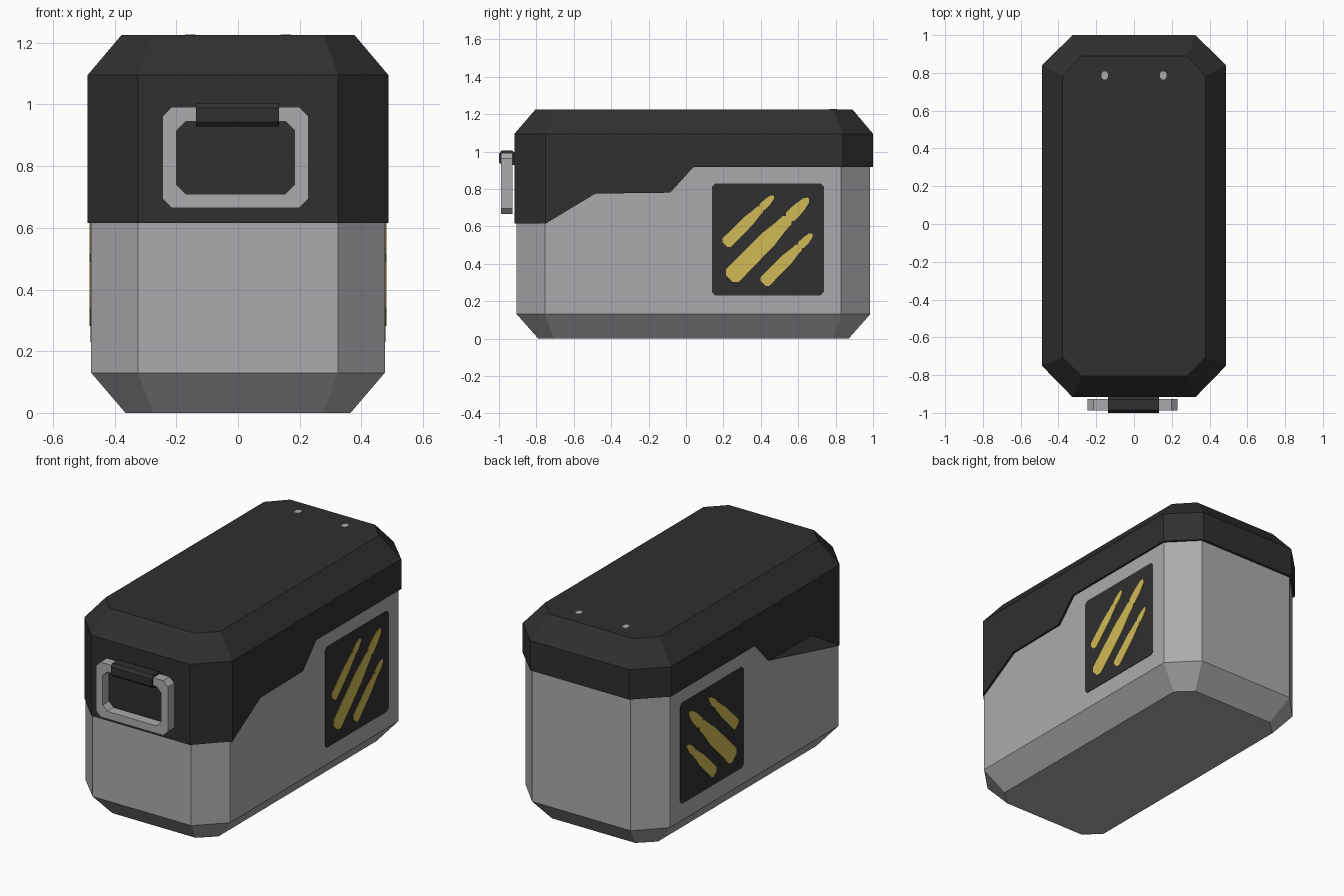
import bpy, bmesh
from mathutils import Vector

if "Cube" in bpy.data.objects:
    bpy.data.objects.remove(bpy.data.objects["Cube"])


def material(name, rgb):
    m = bpy.data.materials.new(name)
    m.diffuse_color = (*rgb, 1)
    m.use_nodes = True
    m.node_tree.nodes["Principled BSDF"].inputs["Base Color"].default_value = m.diffuse_color
    return m


GREY = material("light grey", (0.41, 0.405, 0.42))
DARK = material("charcoal", (0.029, 0.029, 0.029))
GOLD = material("brass yellow", (0.64, 0.49, 0.09))


def finish(bm, name, mat):
    bmesh.ops.recalc_face_normals(bm, faces=bm.faces[:])
    me = bpy.data.meshes.new(name)
    bm.to_mesh(me)
    bm.free()
    me.materials.append(mat)
    ob = bpy.data.objects.new(name, me)
    bpy.context.collection.objects.link(ob)
    return ob


def octagon(hx, y0, y1, cx, cy0, cy1, z):
    """Chamfered rectangle: cx / cy0 / cy1 are where the straight sides end."""
    return [(cx, y0, z), (hx, cy0, z), (hx, cy1, z), (cx, y1, z),
            (-cx, y1, z), (-hx, cy1, z), (-hx, cy0, z), (-cx, y0, z)]


def loft(rings, caps=True, closed=False):
    bm = bmesh.new()
    vs = [[bm.verts.new(p) for p in r] for r in rings]
    n = len(rings[0])
    pairs = list(zip(vs, vs[1:])) + ([(vs[-1], vs[0])] if closed else [])
    for a, b in pairs:
        for i in range(n):
            j = (i + 1) % n
            bm.faces.new((a[i], a[j], b[j], b[i]))
    if caps:
        bm.faces.new(vs[0])
        bm.faces.new(vs[-1])
    return bm


def plate(name, pts, x0, x1, mat):
    """Profile in (y, z) extruded along x."""
    return finish(loft([[(x, y, z) for y, z in pts] for x in (x0, x1)]), name, mat)


# Lower body with chamfered base
finish(loft([octagon(0.365, -0.79, 0.87, 0.275, -0.705, 0.785, 0),
             octagon(0.476, -0.905, 0.985, 0.325, -0.755, 0.83, 0.13),
             octagon(0.476, -0.905, 0.985, 0.325, -0.755, 0.83, 1.0)]), "body", GREY)

# Lid: cut at the profile positions, then raise the lower edge in steps
steps = [(-0.75, 0.615), (-0.485, 0.775), (-0.085, 0.78), (0.04, 0.917)]
bm = loft([octagon(0.488, -0.917, 1.0, 0.325, -0.75, 0.84, 0.615),
           octagon(0.488, -0.917, 1.0, 0.325, -0.75, 0.84, 1.095),
           octagon(0.378, -0.805, 0.89, 0.28, -0.705, 0.785, 1.225)])
for y, z in steps:
    bmesh.ops.bisect_plane(bm, geom=bm.verts[:] + bm.edges[:] + bm.faces[:],
                           dist=1e-4, plane_co=(0, y, 0), plane_no=(0, 1, 0))
for v in bm.verts:
    if v.co.z < 0.62:
        v.co.z = max([z for y, z in steps if v.co.y > y - 0.001] or [0.615])
bmesh.ops.dissolve_limit(bm, angle_limit=0.005, verts=bm.verts[:], edges=bm.edges[:])
finish(bm, "lid", DARK)


# Front handle ring
def handle_loop(hx, z0, z1, c, y):
    return [(p[0] - 0.008, y, p[1]) for p in
            octagon(hx, z0, z1, hx - c, z0 + c, z1 - c, 0)]


finish(loft([handle_loop(0.237, 0.665, 0.992, 0.03, -0.988),
             handle_loop(0.192, 0.71, 0.945, 0.03, -0.988),
             handle_loop(0.192, 0.71, 0.945, 0.03, -0.927),
             handle_loop(0.237, 0.665, 0.992, 0.03, -0.927)],
            caps=False, closed=True), "handle_ring", GREY)

# Clip holding the handle
plate("handle_clip", [(-0.91, 0.928), (-0.985, 0.928), (-1.0, 0.943), (-1.0, 0.988),
                      (-0.985, 1.005), (-0.93, 1.005), (-0.91, 0.99)], -0.137, 0.133, DARK)

# Small studs showing through the lid top
for s in (-1, 1):
    x = s * 0.155
    finish(loft([octagon(0.017, 0.766, 0.808, 0.008, 0.776, 0.798, z) for z in (1.215, 1.227)]),
           "lid_stud", GREY)
    for v in bpy.context.collection.objects[-1].data.vertices:
        v.co.x += x

# Side panels with three painted cartridges, mirrored left and right
outline = [(0, 0.55), (0.04, 1), (0.5, 0.95), (0.64, 0.72), (0.73, 0.66), (0.75, 0.42),
           (0.77, 0.66), (0.88, 0.62), (0.97, 0.4), (1, 0.12)]
cartridges = [((0.232, 0.32), (0.655, 0.75), 0.048),
              ((0.207, 0.502), (0.468, 0.763), 0.032),
              ((0.412, 0.295), (0.675, 0.56), 0.033)]
for s in (-1, 1):
    c = 0.018
    panel = [(p[0] + 0.4375, p[1]) for p in octagon(0.299, 0.23, 0.83, 0.299 - c,
                                                    0.23 + c, 0.83 - c, 0)]
    plate("side_panel", panel, s * 0.474, s * 0.479, DARK)
    for base, tip, w in cartridges:
        a, b = Vector(base), Vector(tip)
        n = Vector((a.y - b.y, b.x - a.x)).normalized() * w
        pts = ([a.lerp(b, t) + n * k for t, k in outline]
               + [a.lerp(b, t) - n * k for t, k in reversed(outline)])
        plate("painted_cartridge", pts, s * 0.477, s * 0.482, GOLD)
